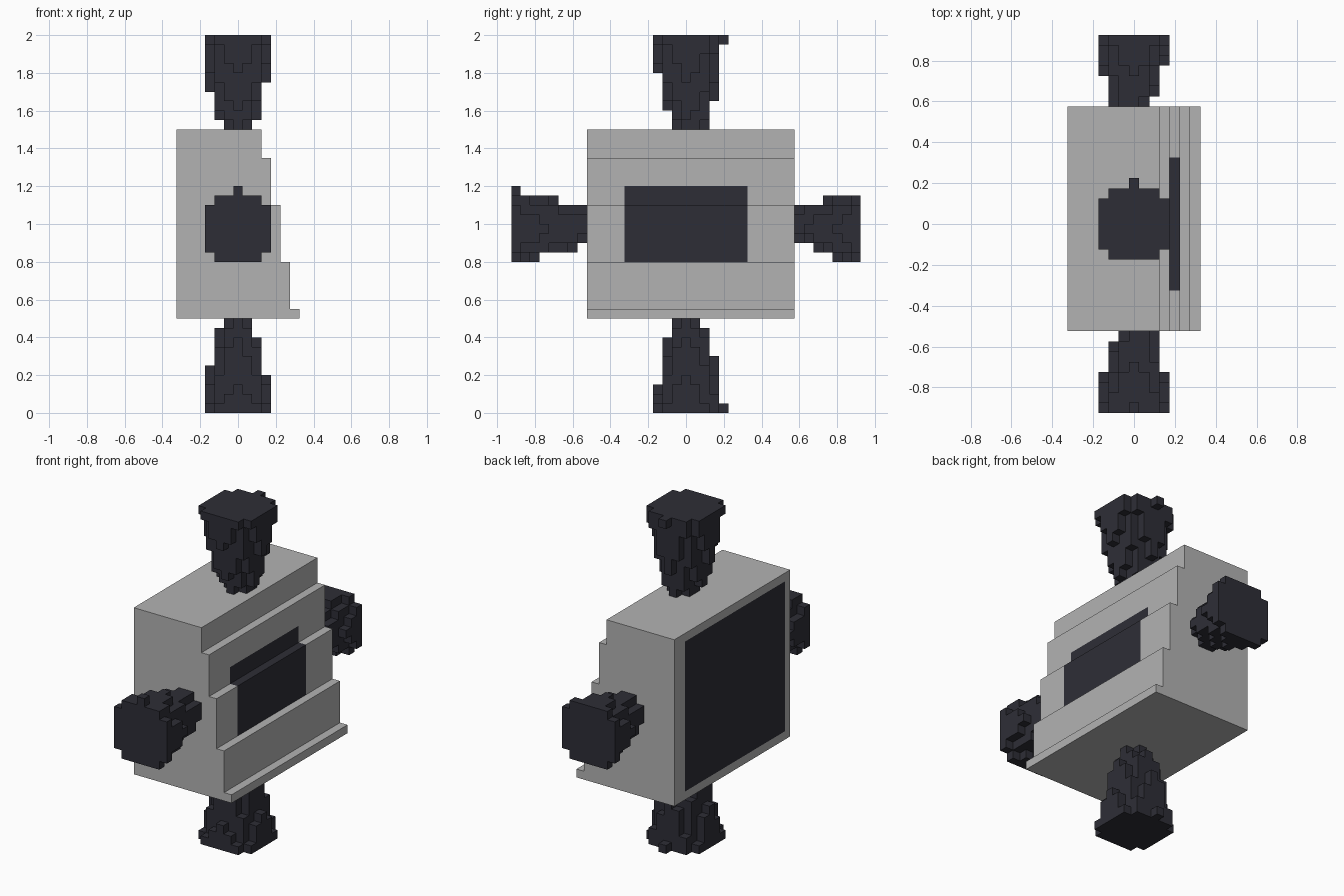
import bpy
import bmesh
from mathutils import Vector

if "Cube" in bpy.data.objects:
    bpy.data.objects.remove(bpy.data.objects["Cube"], do_unlink=True)

CELL = 0.05
X, Y, Z = Vector((1, 0, 0)), Vector((0, 1, 0)), Vector((0, 0, 1))


def make_material(name, colour):
    mat = bpy.data.materials.new(name)
    mat.use_nodes = True
    mat.diffuse_color = colour
    mat.node_tree.nodes["Principled BSDF"].inputs["Base Color"].default_value = colour
    return mat


grey = make_material("light grey casing", (0.45, 0.45, 0.45, 1))
dark = make_material("dark blue grey", (0.027, 0.027, 0.037, 1))


def finish(name, bm, materials):
    mesh = bpy.data.meshes.new(name)
    bm.to_mesh(mesh)
    bm.free()
    for mat in materials:
        mesh.materials.append(mat)
    obj = bpy.data.objects.new(name, mesh)
    bpy.context.collection.objects.link(obj)
    return obj


# Stepped casing: a staircase profile extruded along y
def build_casing():
    back, front, rear = -0.325, -0.525, 0.575
    steps = [(0.325, 0.55), (0.275, 0.8), (0.225, 1.1), (0.175, 1.35), (0.125, 1.5)]
    profile = [(back, 0.5)]
    z = 0.5
    for x, top in steps:
        profile += [(x, z), (x, top)]
        z = top
    profile.append((back, z))

    bm = bmesh.new()
    face = bm.faces.new([bm.verts.new((x, front, z)) for x, z in profile])
    side = bmesh.ops.extrude_face_region(bm, geom=[face])["geom"]
    verts = [v for v in side if isinstance(v, bmesh.types.BMVert)]
    bmesh.ops.translate(bm, verts=verts, vec=Y * (rear - front))
    bmesh.ops.recalc_face_normals(bm, faces=bm.faces[:])

    # Cut the outlines of the two dark panels into the faces they lie on
    def cut(faces, axis, values):
        for value in values:
            faces = [f for f in faces if f.is_valid]
            geom = set(faces)
            for f in faces:
                geom.update(f.edges)
                geom.update(f.verts)
            out = bmesh.ops.bisect_plane(bm, geom=list(geom), plane_co=axis * value,
                                         plane_no=axis)["geom"]
            faces = [f for f in out if isinstance(f, bmesh.types.BMFace)]

    def rear_side():
        return [f for f in bm.faces if f.normal.x < -0.9]

    def step_side():
        return [f for f in bm.faces if f.normal.x > 0.9 or f.normal.z > 0.9]

    cut(rear_side(), Y, (-0.475, 0.475))
    cut(rear_side(), Z, (0.55, 1.45))
    cut(step_side(), Y, (-0.325, 0.325))
    cut(step_side(), Z, (1.2,))

    bm.normal_update()
    for f in bm.faces:
        c = f.calc_center_median()
        rear_panel = f.normal.x < -0.9 and abs(c.y) < 0.475 and 0.55 < c.z < 1.45
        stepped = f.normal.x > 0.9 or f.normal.z > 0.9
        step_panel = stepped and abs(c.y) < 0.325 and 0.801 < c.z < 1.2
        f.material_index = int(rear_panel or step_panel)
    finish("stepped_casing", bm, [grey, dark])


# Reach of a flared block cone on one side, growing between (layer, reach) keys
def reach_at(keys, layer):
    for (a, ra), (b, rb) in zip(keys, keys[1:]):
        if a <= layer < b:
            return ra + (rb - ra) * (layer - a) / (b - a)
    return keys[-1][1]


def side_keys(start, growth, length):
    keys = [(0, start + 0.4)]
    for n, layer in enumerate(growth, 1):
        keys.append((layer, start + n + 0.001))
    if keys[-1][0] < length - 1:
        keys.append((length - 1, 3.7))
    return keys


# Flared nozzle built of cubes, keeping only the outer faces
def build_nozzle(name, origin, u, v, w, length, sides):
    keys = [side_keys(start, growth, length) for start, growth in sides]
    filled = set()
    for k in range(length):
        left, right, low, high = (reach_at(key, k) for key in keys)
        for i in range(-4, 5):
            for j in range(-4, 5):
                ru = left if i < 0 else right
                rv = low if j < 0 else high
                if (i / ru) ** 2 + (j / rv) ** 2 <= 1:
                    filled.add((i, j, k))

    bm = bmesh.new()
    axes = (u, v, w)
    for cell in sorted(filled):
        centre = origin + CELL * (u * cell[0] + v * cell[1] + w * (cell[2] + 0.5))
        for a in range(3):
            for sign in (-1, 1):
                near = list(cell)
                near[a] += sign
                if tuple(near) in filled:
                    continue
                n = axes[a] * sign
                s, t = axes[(a + 1) % 3], axes[(a + 2) % 3]
                corners = [n + s + t, n - s + t, n - s - t, n + s - t]
                face = bm.faces.new([bm.verts.new(centre + c * CELL / 2) for c in corners])
                face.normal_update()
                if face.normal.dot(n) < 0:
                    face.normal_flip()
    bmesh.ops.remove_doubles(bm, verts=bm.verts[:], dist=0.001)
    finish(name, bm, [dark])


build_casing()

# Each side: starting reach in cells, then the layers where it grows by one
build_nozzle("top_nozzle", Vector((0, 0, 1.5)), X, Y, Z, 10,
             [(1, (1, 4)), (1, (1, 5)), (1, (2, 6)), (2, (3, 9))])
build_nozzle("bottom_nozzle", Vector((0, 0, 0.5)), X, Y, -Z, 10,
             [(1, (1, 5)), (1, (2, 6)), (1, (2, 7)), (1, (1, 4, 9))])
build_nozzle("front_nozzle", Vector((0, -0.525, 0.975)), X, Z, -Y, 8,
             [(1, (1, 4)), (2, (4,)), (1, (1, 5)), (2, (3, 7))])
build_nozzle("back_nozzle", Vector((0, 0.575, 0.975)), X, Z, Y, 7,
             [(2, (3,)), (1, (1, 4)), (1, (2, 4)), (2, (3,))])
